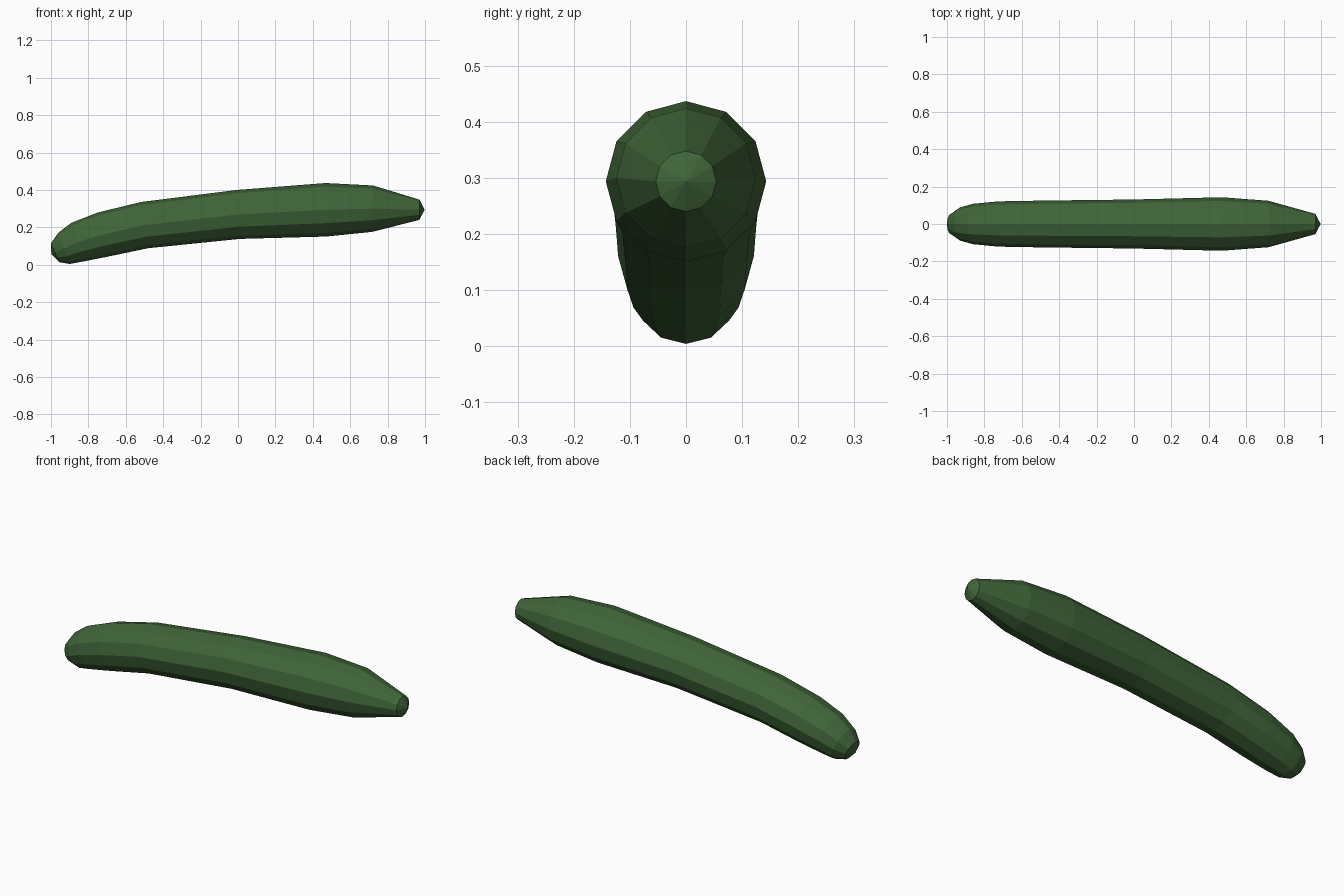
import bpy, bmesh
from math import sin, cos, radians, pi

if "Cube" in bpy.data.objects:
    bpy.data.objects.remove(bpy.data.objects["Cube"])

SIDES = 12
# Cross-sections along the curved body: x, z, radius, tilt in degrees
RINGS = [(-0.978, 0.064, 0.055, 24), (-0.930, 0.088, 0.089, 20),
         (-0.860, 0.121, 0.108, 16), (-0.725, 0.161, 0.121, 12),
         (-0.500, 0.212, 0.125, 9), (0.0, 0.269, 0.131, 4),
         (0.470, 0.294, 0.143, 1), (0.720, 0.300, 0.124, -1),
         (0.970, 0.294, 0.054, -1)]

bm = bmesh.new()


def ring(x, z, r, tilt):
    t = radians(tilt)
    pts = []
    for i in range(SIDES):
        a = 2 * pi * i / SIDES
        y, u = r * sin(a), r * cos(a)
        pts.append(bm.verts.new((x - u * sin(t), y, z + u * cos(t))))
    return pts


# Body skin
loops = [ring(*r) for r in RINGS]
for a, b in zip(loops, loops[1:]):
    for i in range(SIDES):
        j = (i + 1) % SIDES
        bm.faces.new((a[i], a[j], b[j], b[i]))

# Pointed end caps: blossom end and stem end
for loop, tip in ((loops[0], (-0.998, 0, 0.056)), (loops[-1], (0.998, 0, 0.294))):
    v = bm.verts.new(tip)
    for i in range(SIDES):
        bm.faces.new((loop[i], loop[(i + 1) % SIDES], v))
bmesh.ops.recalc_face_normals(bm, faces=bm.faces)

mesh = bpy.data.meshes.new("cucumber")
bm.to_mesh(mesh)
bm.free()
mat = bpy.data.materials.new("green_skin")
mat.diffuse_color = (0.05, 0.13, 0.04, 1)
mat.use_nodes = True
mat.node_tree.nodes["Principled BSDF"].inputs["Base Color"].default_value = mat.diffuse_color
mesh.materials.append(mat)
body = bpy.data.objects.new("cucumber", mesh)
bpy.context.collection.objects.link(body)
